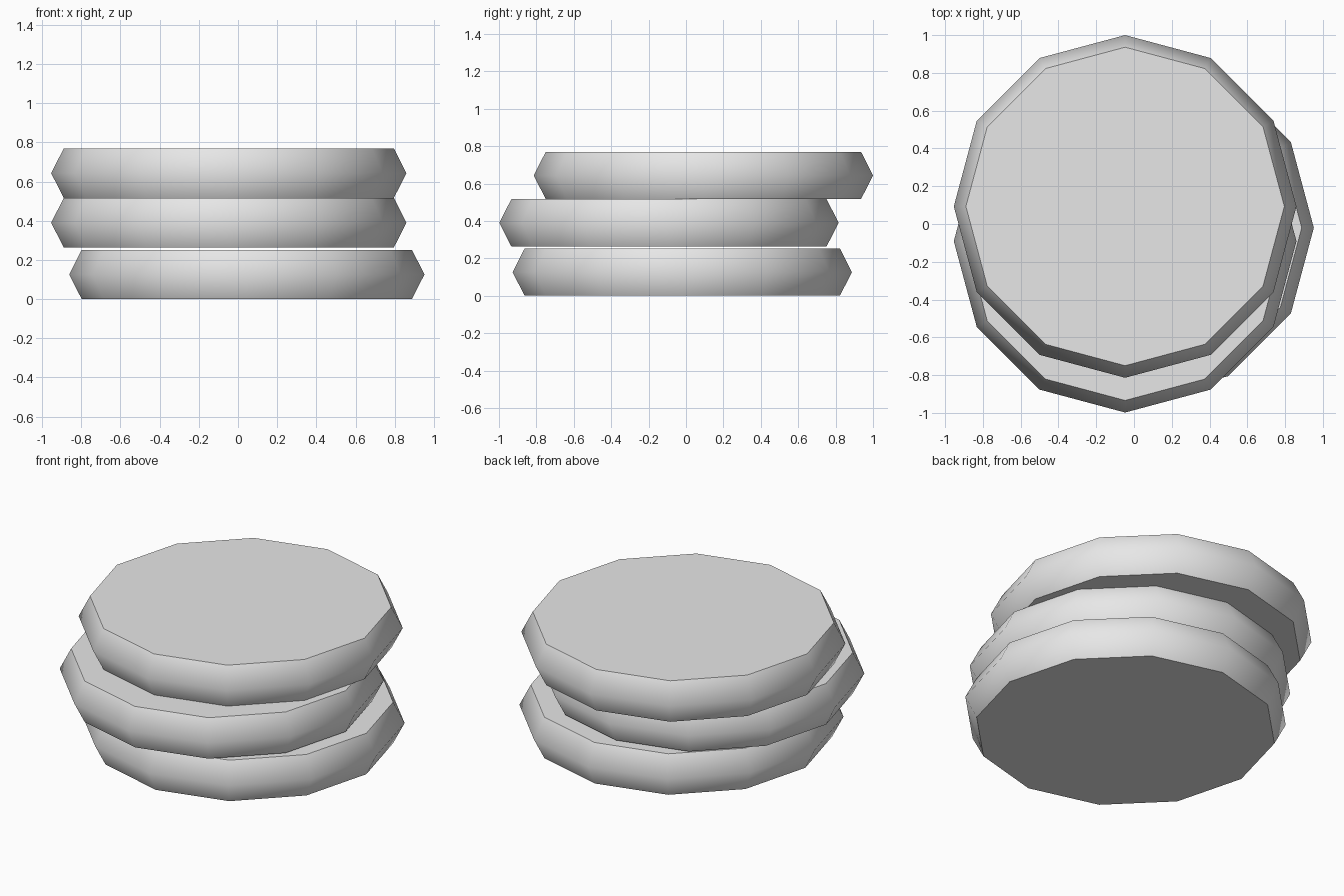
import bpy
import bmesh
import math

cube = bpy.data.objects.get("Cube")
if cube:
    bpy.data.objects.remove(cube, do_unlink=True)

# One light grey material for the whole stack
COLOUR = (0.8, 0.8, 0.8, 1.0)
grey = bpy.data.materials.new("light_grey")
grey.use_nodes = True
grey.diffuse_color = COLOUR
grey.node_tree.nodes["Principled BSDF"].inputs["Base Color"].default_value = COLOUR

SIDES = 12
RIM_RADIUS = 0.907
CAP_RADIUS = 0.843
HEIGHT = 0.252


def make_disc(name, x, y, base):
    """Twelve-sided disc whose rim swells out at mid height."""
    bm = bmesh.new()
    profile = [(CAP_RADIUS, 0), (RIM_RADIUS, HEIGHT / 2), (CAP_RADIUS, HEIGHT)]
    rings = []
    for radius, z in profile:
        angles = [2 * math.pi * i / SIDES for i in range(SIDES)]
        rings.append([bm.verts.new((radius * math.cos(a), radius * math.sin(a), z))
                      for a in angles])
    for low, high in zip(rings, rings[1:]):
        for i in range(SIDES):
            j = (i + 1) % SIDES
            bm.faces.new((low[i], low[j], high[j], high[i]))
    bm.faces.new(rings[0][::-1])
    bm.faces.new(rings[-1])

    mesh = bpy.data.meshes.new(name)
    bm.to_mesh(mesh)
    bm.free()
    mesh.materials.append(grey)
    disc = bpy.data.objects.new(name, mesh)
    disc.location = (x, y, base)
    bpy.context.collection.objects.link(disc)

    # Rounded side, crisp cap edges
    bpy.ops.object.select_all(action="DESELECT")
    disc.select_set(True)
    bpy.context.view_layer.objects.active = disc
    bpy.ops.object.shade_smooth_by_angle(angle=math.radians(58))


# Loosely stacked discs, bottom to top
make_disc("bottom_disc", 0.045, -0.02, 0.0)
make_disc("middle_disc", -0.047, -0.091, 0.264)
make_disc("top_disc", -0.047, 0.093, 0.517)
